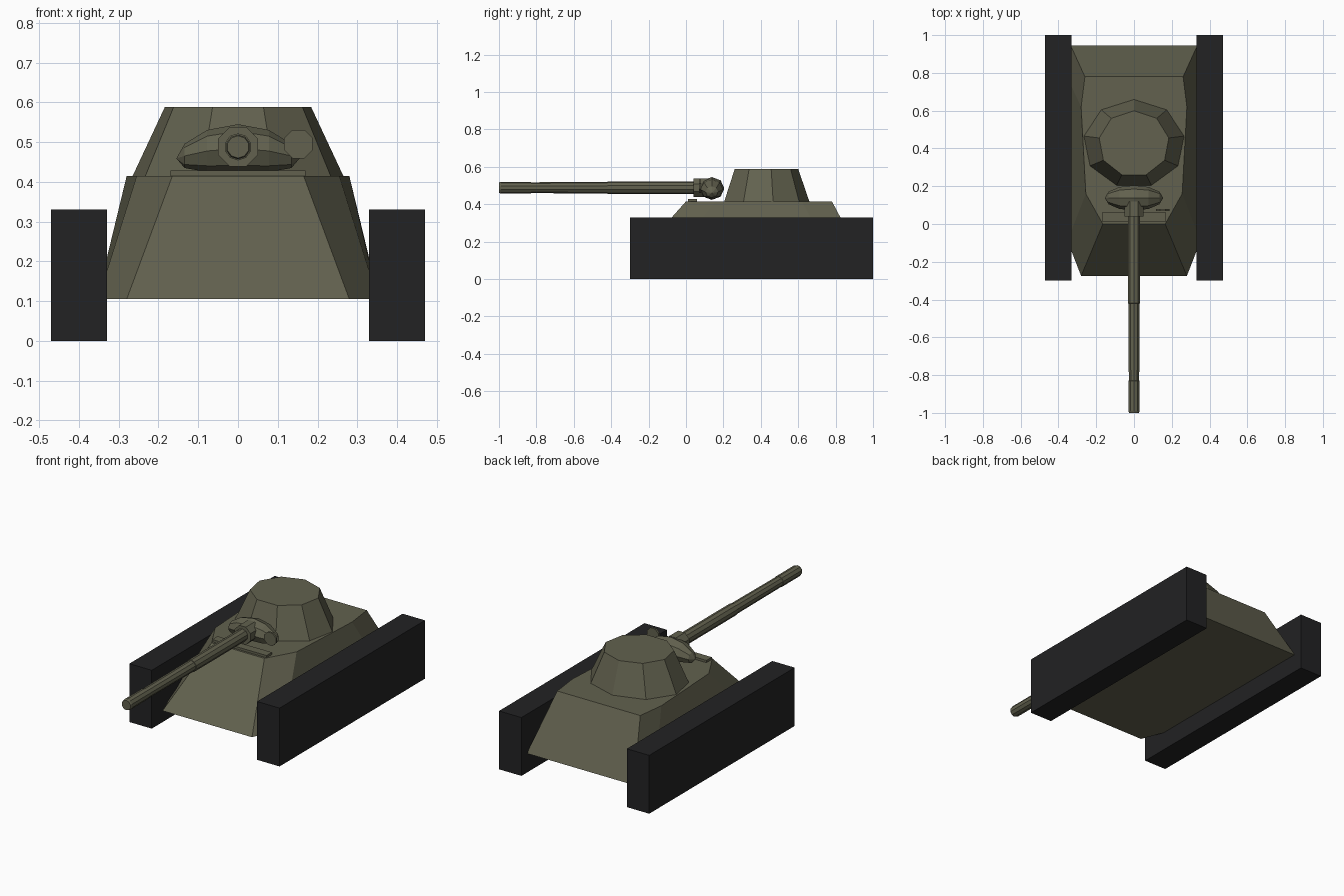
import bpy, bmesh, math
from mathutils import Matrix

if "Cube" in bpy.data.objects:
    bpy.data.objects.remove(bpy.data.objects["Cube"])


def material(name, rgb):
    m = bpy.data.materials.new(name)
    m.diffuse_color = (*rgb, 1)
    m.use_nodes = True
    m.node_tree.nodes["Principled BSDF"].inputs["Base Color"].default_value = m.diffuse_color
    return m


OLIVE = material("olive_green", (0.122, 0.12, 0.077))
BLACK = material("track_black", (0.016, 0.016, 0.017))


def finish(name, bm, mat):
    bmesh.ops.recalc_face_normals(bm, faces=bm.faces)
    me = bpy.data.meshes.new(name)
    bm.to_mesh(me)
    bm.free()
    me.materials.append(mat)
    ob = bpy.data.objects.new(name, me)
    bpy.context.collection.objects.link(ob)
    return ob


def loft(name, rings, mat):
    """Skin a list of equal-length closed rings, capped at both ends."""
    bm = bmesh.new()
    vs = [[bm.verts.new(p) for p in r] for r in rings]
    n = len(rings[0])
    for a, b in zip(vs, vs[1:]):
        for i in range(n):
            j = (i + 1) % n
            bm.faces.new((a[i], a[j], b[j], b[i]))
    bm.faces.new(vs[0])
    bm.faces.new(vs[-1])
    return finish(name, bm, mat)


def box(name, lo, hi, mat):
    (x0, y0, z0), (x1, y1, z1) = lo, hi
    return loft(name, [[(x0, y0, z), (x1, y0, z), (x1, y1, z), (x0, y1, z)]
                       for z in (z0, z1)], mat)


def mirrored(half, z):
    """Full outline from its right half."""
    return [(x, y, z) for x, y in half] + [(-x, y, z) for x, y in reversed(half)]


def tube(name, x, z, profile, n, mat):
    """Stepped round bar along y; profile holds (y, radius)."""
    rings = [[(x + r * math.cos((i + .5) * math.tau / n), y,
               z + r * math.sin((i + .5) * math.tau / n)) for i in range(n)]
             for y, r in profile]
    return loft(name, rings, mat)


# tracks
for side, x in (("left", -0.47), ("right", 0.33)):
    box(side + "_track", (x, -0.3, 0), (x + 0.14, 1.0, 0.33), BLACK)

# hull with sloped sides
bottom = [(0.28, -0.275), (0.352, -0.09), (0.355, 0.78), (0.335, 0.945)]
top = [(0.165, 0.0), (0.255, 0.16), (0.28, 0.62), (0.26, 0.78)]
loft("hull", [mirrored(bottom, 0.105), mirrored(top, 0.415)], OLIVE)

# nine-sided turret, corner to the rear
turret = []
for rx, ry, z in ((0.27, 0.235, 0.413), (0.187, 0.175, 0.588)):
    turret.append([(rx * math.sin(i * math.tau / 9),
                    0.425 + ry * math.cos(i * math.tau / 9), z) for i in range(9)])
loft("turret", turret, OLIVE)

# gun mantlet: faceted ellipsoid with drooping ends
bm = bmesh.new()
bmesh.ops.create_uvsphere(bm, u_segments=8, v_segments=6, radius=1,
                          matrix=Matrix.Rotation(math.pi / 2, 4, 'Y'))
for v in bm.verts:
    x, y, z = v.co
    v.co = (0.155 * x, 0.138 + 0.067 * y, 0.484 + 0.061 * z - 0.025 * x * x)
finish("mantlet", bm, OLIVE)

# collar and gun barrel
tube("barrel_collar", 0, 0.488, [(0.04, 0.054), (0.12, 0.054)], 8, OLIVE)
tube("gun_barrel", 0, 0.488,
     [(-1.0, 0.028), (-0.99, 0.031), (-0.83, 0.031), (-0.829, 0.029),
      (-0.42, 0.031), (-0.419, 0.034), (0.06, 0.034)], 10, OLIVE)

# sight disc beside the gun
tube("sight_disc", 0.152, 0.495, [(0.069, 0.039), (0.08, 0.039)], 8, OLIVE)

# splash bar on the front deck
box("deck_bar", (-0.17, 0.012, 0.41), (0.17, 0.06, 0.428), OLIVE)
